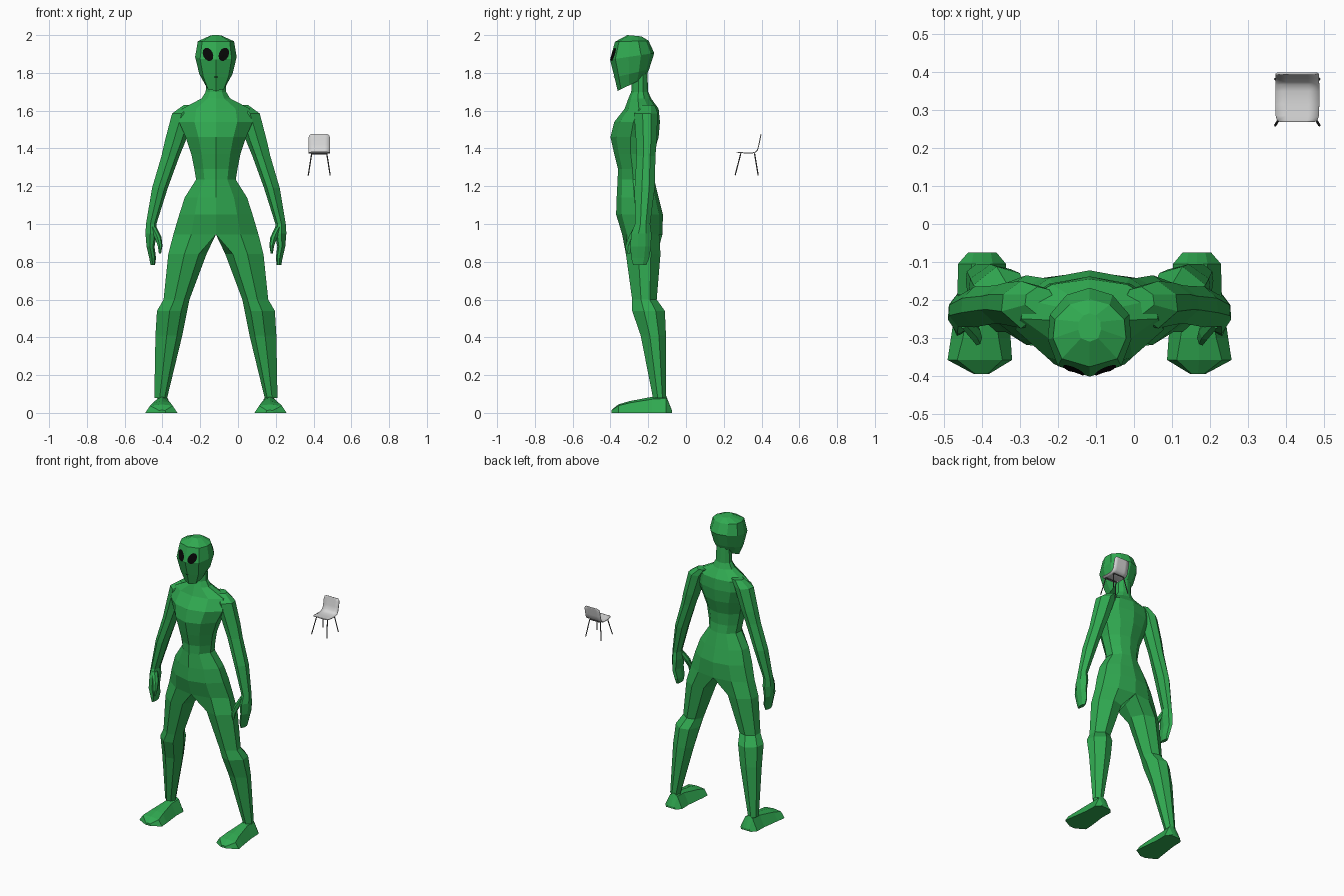
import bpy, bmesh, math
from mathutils import Vector
from mathutils.bvhtree import BVHTree

if "Cube" in bpy.data.objects:
    bpy.data.objects.remove(bpy.data.objects["Cube"])

CX = -0.117      # figure's mirror plane


def material(name, rgb):
    m = bpy.data.materials.new(name)
    m.diffuse_color = (*rgb, 1)
    m.use_nodes = True
    m.node_tree.nodes["Principled BSDF"].inputs["Base Color"].default_value = m.diffuse_color
    return m


GREEN = material("green skin", (0.03, 0.40, 0.082))
BLACK = material("black", (0.002, 0.002, 0.002))
LIGHT = material("light grey", (0.68, 0.68, 0.68))
DARK = material("dark grey", (0.09, 0.09, 0.09))


def add_object(name, bm, mat, mirror=True):
    bmesh.ops.recalc_face_normals(bm, faces=bm.faces)
    me = bpy.data.meshes.new(name)
    bm.to_mesh(me)
    me.materials.append(mat)
    ob = bpy.data.objects.new(name, me)
    bpy.context.collection.objects.link(ob)
    if mirror:
        ob.location.x = CX
        mod = ob.modifiers.new("mirror", "MIRROR")
        mod.merge_threshold = 0.0008
    return ob


def skin(bm, rings, closed, cap_start=False, cap_end=False):
    """Bridge successive point rings with quads."""
    vs = [[bm.verts.new(p) for p in r] for r in rings]
    for a, b in zip(vs, vs[1:]):
        n = len(a)
        for i in range(n if closed else n - 1):
            j = (i + 1) % n
            bm.faces.new((a[i], a[j], b[j], b[i]))
    if cap_start:
        bm.faces.new(vs[0])
    if cap_end:
        bm.faces.new(vs[-1])
    return vs


def half_ring(zf, zb, hw, yf, yb, wide=0.58, curve=0.12):
    """Half of a body section, from front centre round to back centre."""
    d = yb - yf
    pts = [(0, 0), (wide, curve), (1, 0.42), (0.95, 0.7), (0.55, 0.92), (0, 1)]
    return [(x * hw, yf + t * d, zf + t * (zb - zf)) for x, t in pts]


def limb_ring(z, xi, xo, yf, yb):
    """Closed seven-sided limb section."""
    w, d = xo - xi, yb - yf
    pts = [(0.2, 0.1), (0.58, 0), (1, 0.36), (0.96, 0.72), (0.58, 1), (0.2, 0.9), (0, 0.5)]
    return [(xi + x * w, yf + t * d, z) for x, t in pts]


# Torso, splitting into the legs at the crotch
torso = [half_ring(z, z, hw, yf, yb) for z, hw, yf, yb in (
    (1.80, 0.050, -0.285, -0.205), (1.70, 0.054, -0.29, -0.20), (1.665, 0.075, -0.305, -0.185),
    (1.61, 0.180, -0.325, -0.145), (1.54, 0.195, -0.38, -0.138), (1.46, 0.160, -0.40, -0.145),
    (1.37, 0.130, -0.38, -0.172), (1.29, 0.114, -0.36, -0.177), (1.235, 0.105, -0.362, -0.168),
    (1.14, 0.165, -0.367, -0.145), (1.05, 0.194, -0.37, -0.122), (0.945, 0.225, -0.338, -0.125))]
legs = [limb_ring(*r) for r in (
    (0.84, 0.050, 0.252, -0.318, -0.135), (0.60, 0.140, 0.277, -0.285, -0.155),
    (0.54, 0.152, 0.312, -0.285, -0.112), (0.41, 0.178, 0.320, -0.240, -0.106),
    (0.08, 0.258, 0.326, -0.175, -0.105))]
bm = bmesh.new()
skin(bm, torso, False)
skin(bm, [torso[-1] + [(0, -0.235, 0.945)]] + legs, True)
bmesh.ops.remove_doubles(bm, verts=bm.verts, dist=0.0005)
add_object("torso_and_legs", bm, GREEN)

# Feet: sections from heel to toe
bm = bmesh.new()
foot = []
for y, x0, x1, zt, inset in (
        (-0.075, 0.245, 0.320, 0.015, 0.2), (-0.105, 0.220, 0.346, 0.09, 0.28),
        (-0.180, 0.222, 0.348, 0.085, 0.28), (-0.300, 0.208, 0.365, 0.062, 0.2),
        (-0.358, 0.204, 0.374, 0.045, 0.15), (-0.395, 0.265, 0.305, 0.015, 0.1)):
    i = inset * (x1 - x0)
    foot.append([(x0, y, 0), (x1, y, 0), (x1 - i, y, zt * 0.85),
                 ((x0 + x1) / 2, y, zt), (x0 + i, y, zt * 0.85)])
skin(bm, foot, True, True, True)
add_object("feet", bm, GREEN)

# Arms with hands, and thumbs
for name, rows in (
        ("arms", ((1.63, 0.09, 0.170, -0.24, -0.165), (1.585, 0.11, 0.232, -0.275, -0.15),
                  (1.44, 0.160, 0.270, -0.265, -0.155), (1.36, 0.193, 0.288, -0.262, -0.162),
                  (1.19, 0.255, 0.338, -0.272, -0.165), (1.00, 0.315, 0.370, -0.270, -0.190),
                  (0.95, 0.312, 0.373, -0.290, -0.183), (0.88, 0.325, 0.367, -0.295, -0.185),
                  (0.82, 0.317, 0.353, -0.290, -0.195), (0.783, 0.322, 0.346, -0.280, -0.21))),
        ("thumbs", ((0.985, 0.315, 0.350, -0.275, -0.230), (0.93, 0.288, 0.325, -0.305, -0.255),
                    (0.885, 0.283, 0.308, -0.320, -0.280), (0.845, 0.290, 0.302, -0.318, -0.295)))):
    bm = bmesh.new()
    skin(bm, [limb_ring(*r) for r in rows], True, True, True)
    add_object(name, bm, GREEN)

# Head
bm = bmesh.new()
skin(bm, [half_ring(*r, wide=0.76) for r in (
    (1.705, 1.775, 0.055, -0.362, -0.215), (1.775, 1.82, 0.088, -0.378, -0.195),
    (1.87, 1.905, 0.110, -0.402, -0.168), (1.965, 1.97, 0.096, -0.376, -0.198),
    (2.0, 1.993, 0.030, -0.310, -0.235))], False, True, True)
bmesh.ops.recalc_face_normals(bm, faces=bm.faces)
surface = BVHTree.FromBMesh(bm)
add_object("head", bm, GREEN)


def on_face(x, z):
    """Point just in front of the face at the given spot."""
    hit = surface.ray_cast(Vector((max(x, 0.0005), -1, z)), Vector((0, 1, 0)))[0]
    return (x, (hit.y if hit else -0.36) - 0.004, z)


# Eyes: tilted oval plates that follow the face
bm = bmesh.new()
centre = bm.verts.new(on_face(0.042, 1.898))
tilt = math.radians(25)
rim = []
for k in range(12):
    a = math.tau * k / 12
    u, v = 0.026 * math.cos(a), 0.037 * math.sin(a)
    rim.append(bm.verts.new(on_face(0.042 + u * math.cos(tilt) + v * math.sin(tilt),
                                    1.898 - u * math.sin(tilt) + v * math.cos(tilt))))
for k in range(12):
    bm.faces.new((centre, rim[k], rim[(k + 1) % 12]))
add_object("eyes", bm, BLACK)

# Mouth
bm = bmesh.new()
bm.faces.new([bm.verts.new(on_face(x, z)) for x, z in
              ((0, 1.775), (0.011, 1.777), (0.011, 1.781), (0, 1.780))])
add_object("mouth", bm, BLACK)

# Chair shell: one bent sheet with rounded corners
SX = 0.430
profile = ((0.268, 1.380, 0.044), (0.272, 1.380, 0.053), (0.285, 1.379, 0.057),
           (0.315, 1.376, 0.058), (0.350, 1.376, 0.058), (0.368, 1.381, 0.058),
           (0.379, 1.393, 0.057), (0.386, 1.420, 0.057), (0.393, 1.455, 0.057),
           (0.396, 1.469, 0.053), (0.397, 1.475, 0.044))
bm = bmesh.new()
skin(bm, [[(SX + w * t, y, z) for t in (-1, -0.5, 0, 0.5, 1)] for y, z, w in profile], False)
shell = add_object("chair_shell", bm, LIGHT, mirror=False)
mod = shell.modifiers.new("thickness", "SOLIDIFY")
mod.thickness = 0.005
mod.offset = 0
for p in shell.data.polygons:
    p.use_smooth = True
bpy.context.view_layer.objects.active = shell
shell.select_set(True)
bpy.ops.object.shade_smooth_by_angle(angle=math.radians(40))


# Chair frame: four splayed legs and two cross rails
def rod(bm, a, b, r=0.0032):
    a, b = Vector(a), Vector(b)
    d = b - a
    mat = d.to_track_quat('Z', 'Y').to_matrix().to_4x4()
    mat.translation = (a + b) / 2
    bmesh.ops.create_cone(bm, cap_ends=True, segments=8, radius1=r, radius2=r,
                          depth=d.length, matrix=mat)


bm = bmesh.new()
for top_y, foot_y in ((0.290, 0.260), (0.363, 0.382)):
    for s in (-1, 1):
        rod(bm, (SX + s * 0.040, top_y, 1.373), (SX + s * 0.058, foot_y, 1.258))
    rod(bm, (SX - 0.040, top_y, 1.372), (SX + 0.040, top_y, 1.372))
add_object("chair_frame", bm, DARK, mirror=False)
